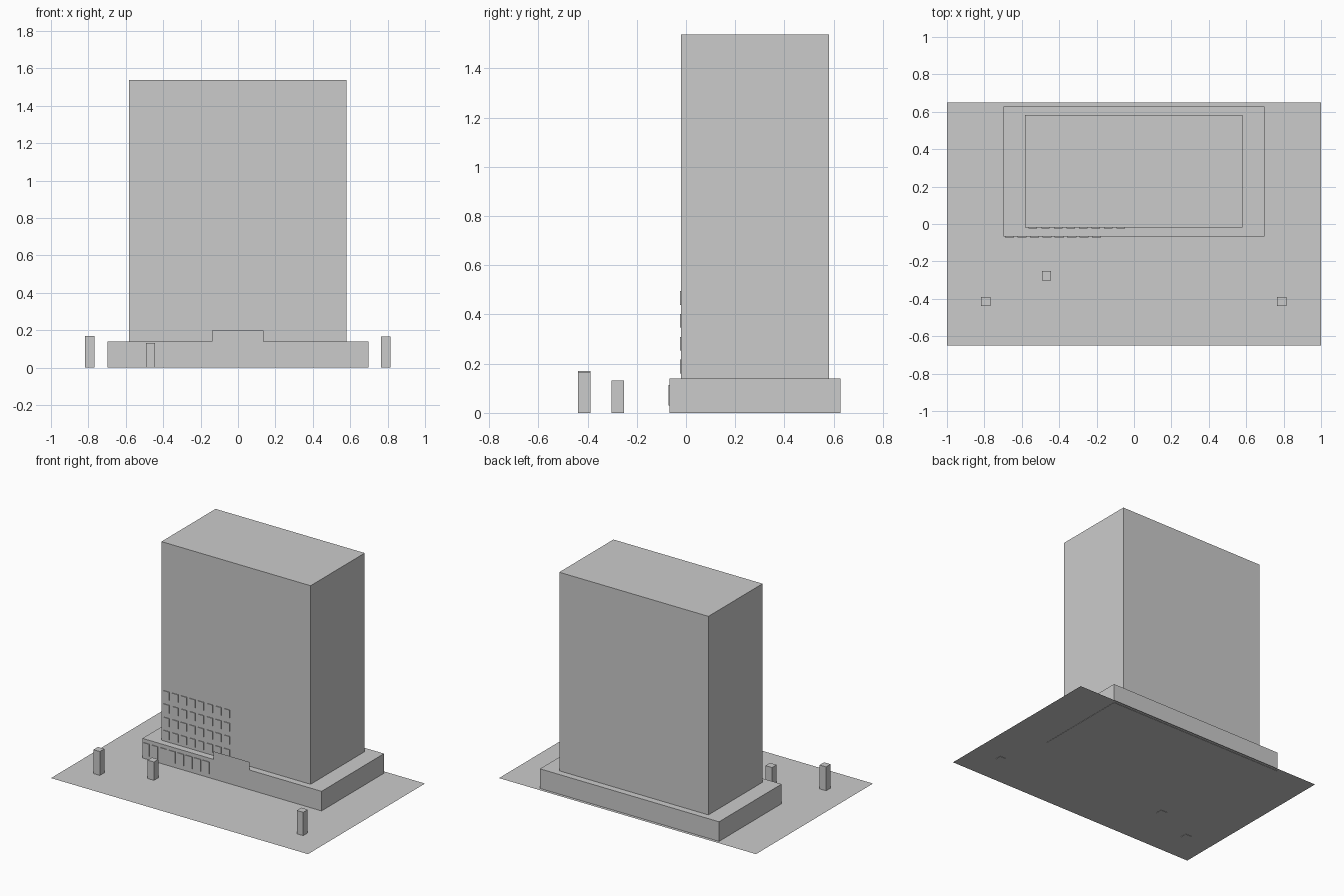
import bpy
import bmesh

if "Cube" in bpy.data.objects:
    bpy.data.objects.remove(bpy.data.objects["Cube"])

# One flat grey is used for the whole model
grey = bpy.data.materials.new("light_grey")
grey.diffuse_color = (0.6, 0.6, 0.6, 1.0)
grey.use_nodes = True
grey.node_tree.nodes["Principled BSDF"].inputs["Base Color"].default_value = grey.diffuse_color


def finish(name, bm):
    bmesh.ops.recalc_face_normals(bm, faces=bm.faces[:])
    mesh = bpy.data.meshes.new(name)
    bm.to_mesh(mesh)
    bm.free()
    mesh.materials.append(grey)
    obj = bpy.data.objects.new(name, mesh)
    bpy.context.collection.objects.link(obj)
    return obj


def add_box(bm, x, y, z):
    """Add a box given as three (low, high) ranges."""
    verts = bmesh.ops.create_cube(bm, size=1.0)["verts"]
    for v in verts:
        v.co = [low + (c + 0.5) * (high - low)
                for c, (low, high) in zip(v.co, (x, y, z))]


def box(name, x, y, z):
    bm = bmesh.new()
    add_box(bm, x, y, z)
    return finish(name, bm)


def sheet(name, corners):
    bm = bmesh.new()
    bm.faces.new([bm.verts.new(c) for c in corners])
    return finish(name, bm)


def window_grid(name, x0, width, pitch, wall_y, rows):
    """Eight thin panes per row, standing just proud of a front wall."""
    bm = bmesh.new()
    for z in rows:
        for i in range(8):
            x = x0 + i * pitch
            add_box(bm, (x, x + width), (wall_y - 0.005, wall_y + 0.001), z)
    return finish(name, bm)


# Site plate
sheet("site_plate", [(-1, -0.65, 0.002), (1, -0.65, 0.002),
                     (1, 0.65, 0.002), (-1, 0.65, 0.002)])

# Podium and tower
PODIUM_FRONT, TOWER_FRONT, PODIUM_TOP = -0.067, -0.02, 0.14
box("podium", (-0.697, 0.697), (PODIUM_FRONT, 0.628), (0, PODIUM_TOP))
box("tower", (-0.582, 0.579), (TOWER_FRONT, 0.582), (PODIUM_TOP, 1.537))

# Windows on the left half of the front
window_grid("podium_windows", -0.69, 0.049, 0.0665, PODIUM_FRONT, [(0.03, 0.114)])
window_grid("tower_windows", -0.563, 0.045, 0.0672, TOWER_FRONT,
            [(0.16 + 0.093 * r, 0.216 + 0.093 * r) for r in range(4)])

# Entrance panel standing on the podium's front edge
sheet("entrance_panel", [(-0.14, -0.07, 0.136), (0.137, -0.07, 0.136),
                         (0.137, -0.07, 0.198), (-0.14, -0.07, 0.198)])

# Square posts in the forecourt
for name, x, y, height in (("left_post", -0.793, -0.414, 0.17),
                           ("right_post", 0.79, -0.414, 0.166),
                           ("middle_post", -0.468, -0.277, 0.131)):
    box(name, (x - 0.025, x + 0.025), (y - 0.025, y + 0.025), (0, height))
